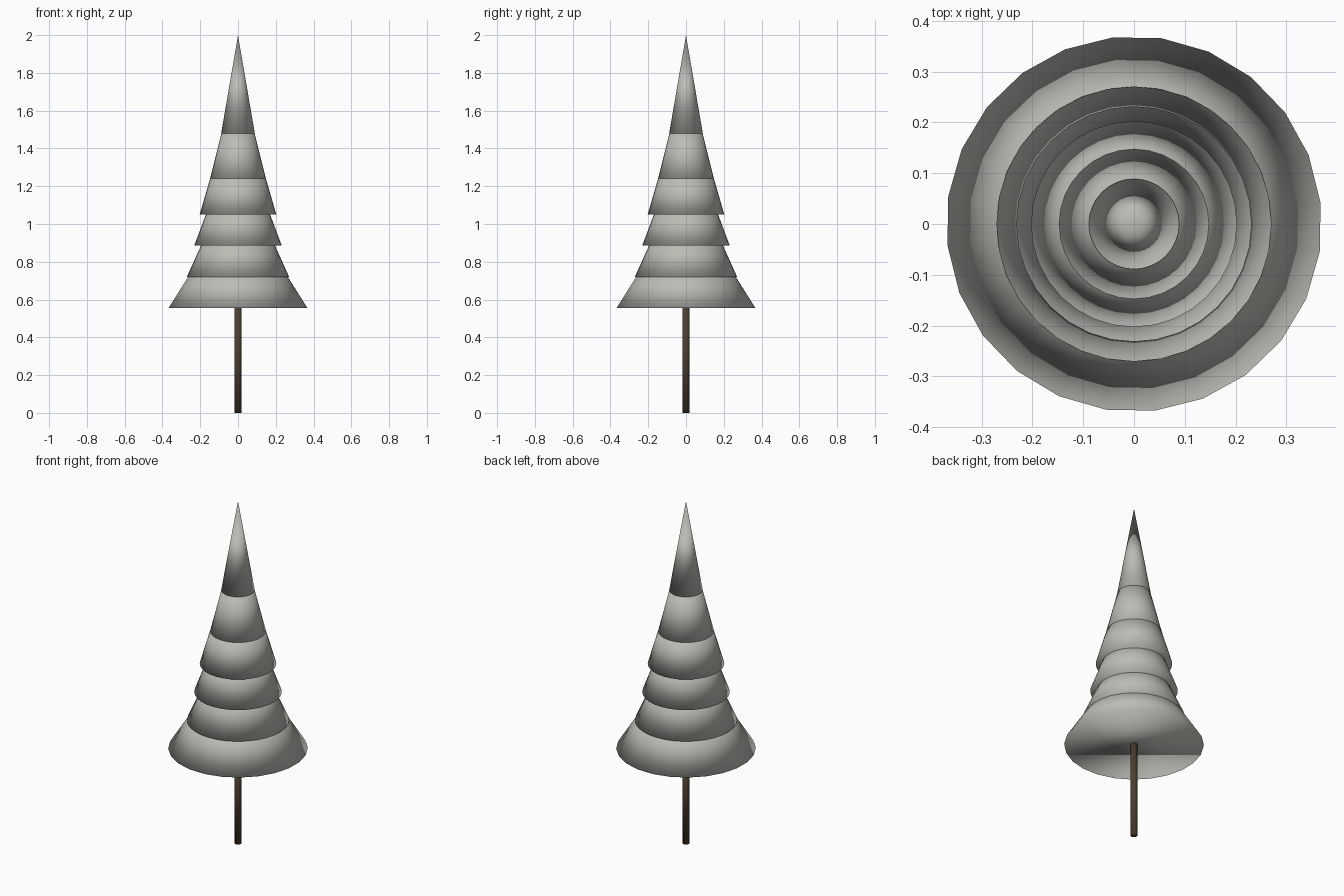
import bpy, bmesh, math
from mathutils import Matrix

if "Cube" in bpy.data.objects:
    bpy.data.objects.remove(bpy.data.objects["Cube"])


def material(name, rgb):
    m = bpy.data.materials.new(name)
    m.diffuse_color = (*rgb, 1.0)
    m.use_nodes = True
    m.node_tree.nodes["Principled BSDF"].inputs["Base Color"].default_value = m.diffuse_color
    return m


foliage = material("grey foliage", (0.50, 0.50, 0.47))
bark = material("dark brown bark", (0.075, 0.05, 0.028))


def frustum(name, z0, z1, r0, r1, sides, mat, turn=0.0):
    """Closed, softly shaded cone section standing between two heights."""
    bm = bmesh.new()
    place = (Matrix.Translation((0, 0, (z0 + z1) / 2))
             @ Matrix.Rotation(math.radians(turn), 4, 'Z'))
    bmesh.ops.create_cone(bm, cap_ends=True, segments=sides, radius1=r0,
                          radius2=r1, depth=z1 - z0, matrix=place)
    bmesh.ops.remove_doubles(bm, verts=bm.verts, dist=0.0005)
    bmesh.ops.recalc_face_normals(bm, faces=bm.faces)
    for f in bm.faces:
        f.smooth = True
    me = bpy.data.meshes.new(name)
    bm.to_mesh(me)
    bm.free()
    me.materials.append(mat)
    ob = bpy.data.objects.new(name, me)
    bpy.context.collection.objects.link(ob)
    return ob


# Trunk
frustum("trunk", 0.0, 0.60, 0.0185, 0.0185, 16, bark)

# Foliage tiers: bottom z, top z, bottom radius, top radius
tiers = [
    (0.555, 0.76, 0.370, 0.240),
    (0.720, 0.93, 0.271, 0.176),
    (0.885, 1.09, 0.232, 0.155),
    (1.050, 1.26, 0.203, 0.142),
    (1.215, 1.50, 0.154, 0.083),
    (1.480, 2.00, 0.089, 0.0),
]
for i, (z0, z1, r0, r1) in enumerate(tiers):
    frustum(f"foliage_tier_{i + 1}", z0, z1, r0, r1,
            24 if i == 0 else 32, foliage, 6.5 if i == 0 else 0.0)
